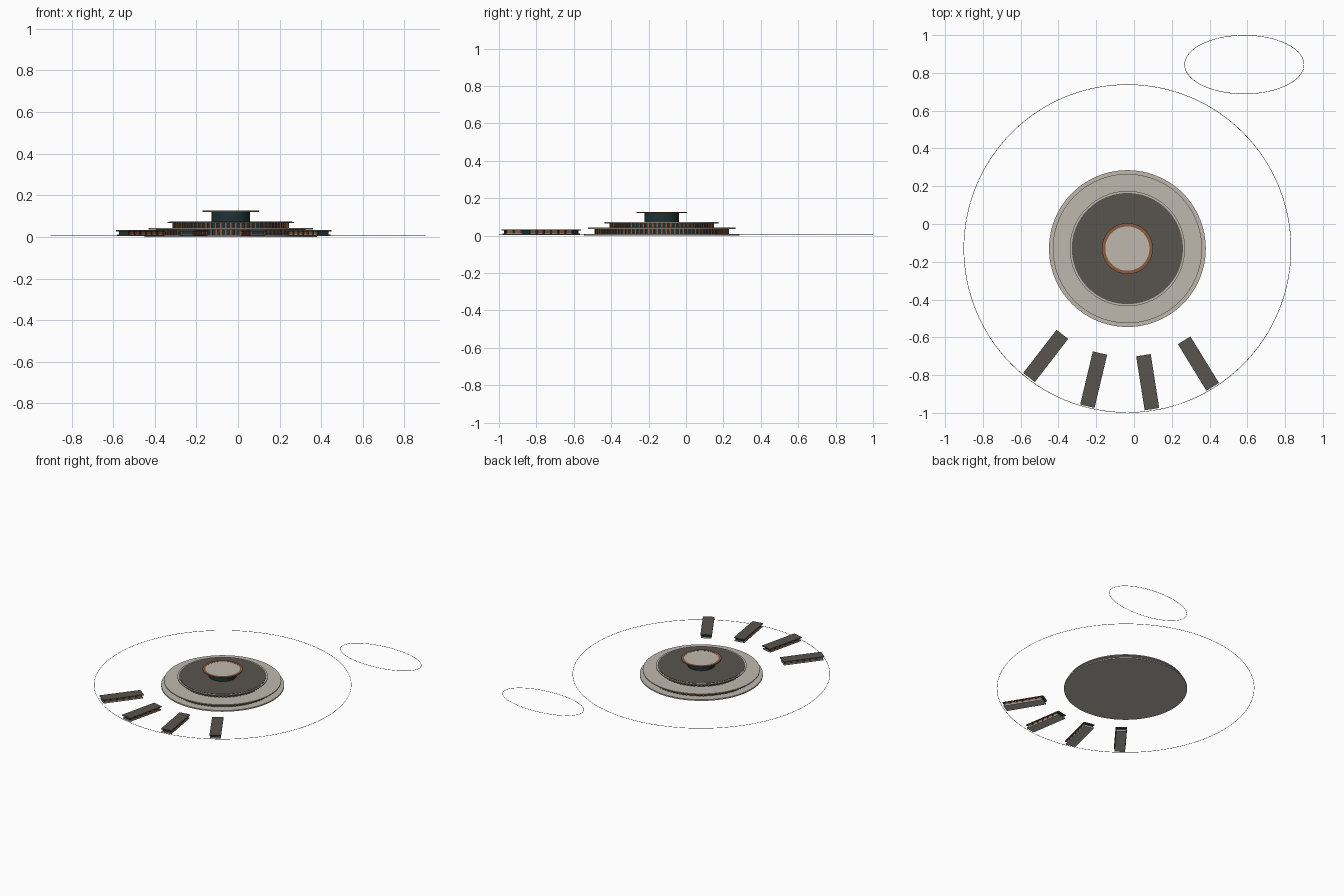
import bpy, bmesh, math
from mathutils import Matrix, Vector

if "Cube" in bpy.data.objects:
    bpy.data.objects.remove(bpy.data.objects["Cube"])

CX, CY = -0.035, -0.13


def material(name, rgb):
    m = bpy.data.materials.new(name)
    m.diffuse_color = (*rgb, 1)
    m.use_nodes = True
    m.node_tree.nodes["Principled BSDF"].inputs["Base Color"].default_value = m.diffuse_color
    return m


STONE = material("pale_stone", (0.52, 0.48, 0.42))
DARK = material("dark_roofing", (0.098, 0.089, 0.08))
GLASS = material("dark_glass", (0.015, 0.032, 0.036))
WOOD = material("warm_wood", (0.27, 0.105, 0.05))


def finish(bm, name, mat, smooth=False):
    me = bpy.data.meshes.new(name)
    bm.to_mesh(me)
    bm.free()
    me.materials.append(mat)
    ob = bpy.data.objects.new(name, me)
    bpy.context.collection.objects.link(ob)
    if smooth:
        bpy.ops.object.select_all(action='DESELECT')
        ob.select_set(True)
        bpy.context.view_layer.objects.active = ob
        bpy.ops.object.shade_smooth_by_angle(angle=math.radians(30))
    return ob


def disc(name, r, z0, z1, mat, r_top=None):
    bm = bmesh.new()
    bmesh.ops.create_cone(bm, cap_ends=True, segments=96, radius1=r,
                          radius2=r_top or r, depth=z1 - z0,
                          matrix=Matrix.Translation((CX, CY, (z0 + z1) / 2)))
    return finish(bm, name, mat, True)


def add_box(bm, size, matrix):
    bmesh.ops.create_cube(bm, size=1, matrix=matrix @ Matrix.Diagonal((*size, 1)))


def fins(name, r, z0, z1, count):
    # upright slats standing around a glazed drum
    bm = bmesh.new()
    for i in range(count):
        m = (Matrix.Translation((CX, CY, (z0 + z1) / 2))
             @ Matrix.Rotation(math.tau * i / count, 4, 'Z')
             @ Matrix.Translation((r, 0, 0)))
        add_box(bm, (0.008, 0.008, z1 - z0), m)
    return finish(bm, name, WOOD)


def ring(name, r_in, r_out, z0, z1, mat):
    # flat band with a rectangular section
    bm = bmesh.new()
    pts = [(r_in, z0), (r_out, z0), (r_out, z1), (r_in, z1)]
    vs = [bm.verts.new((r, 0, z)) for r, z in pts]
    es = [bm.edges.new((vs[i], vs[(i + 1) % 4])) for i in range(4)]
    bmesh.ops.spin(bm, geom=vs + es, cent=(0, 0, 0), axis=(0, 0, 1),
                   angle=math.tau, steps=96, use_merge=True)
    bmesh.ops.remove_doubles(bm, verts=bm.verts, dist=1e-5)
    bmesh.ops.recalc_face_normals(bm, faces=bm.faces)
    bmesh.ops.translate(bm, verts=bm.verts, vec=(CX, CY, 0))
    return finish(bm, name, mat, True)


def boundary(name, cx, cy, rx, ry):
    # hair-thin closed loop
    cu = bpy.data.curves.new(name, 'CURVE')
    cu.dimensions = '3D'
    cu.bevel_depth = 0.0012
    cu.bevel_resolution = 1
    sp = cu.splines.new('POLY')
    sp.points.add(127)
    for i, p in enumerate(sp.points):
        a = math.tau * i / 128
        p.co = (cx + rx * math.cos(a), cy + ry * math.sin(a), 0.007, 1)
    sp.use_cyclic_u = True
    cu.materials.append(DARK)
    ob = bpy.data.objects.new(name, cu)
    bpy.context.collection.objects.link(ob)


# Plinth and lower storey
disc("plinth", 0.415, 0.0, 0.009, STONE)
disc("lower_glazing", 0.354, 0.009, 0.036, GLASS)
fins("lower_slats", 0.356, 0.009, 0.036, 96)
disc("lower_roof", 0.395, 0.036, 0.043, STONE)

# Upper storey
disc("upper_glazing", 0.274, 0.043, 0.066, GLASS)
fins("upper_slats", 0.276, 0.043, 0.066, 72)
disc("upper_roof", 0.305, 0.066, 0.072, STONE)
disc("upper_roof_covering", 0.294, 0.072, 0.074, DARK)

# Lookout tower
disc("tower_drum", 0.093, 0.074, 0.12, GLASS)
disc("tower_roof", 0.117, 0.12, 0.126, STONE)
ring("tower_roof_rim", 0.117, 0.135, 0.12, 0.127, WOOD)

# Four pavilions, each laid between an inner and an outer end point
ENDS = [((-0.38, -0.585), (-0.555, -0.812)), ((-0.18, -0.683), (-0.247, -0.965)),
        ((0.05, -0.695), (0.095, -0.98)), ((0.265, -0.615), (0.417, -0.863))]
LAYERS = [("floor", 0.279, 0.072, 0.004, 0.012, STONE),
          ("glazing", 0.266, 0.058, 0.012, 0.027, GLASS),
          ("roof", 0.289, 0.078, 0.027, 0.033, DARK)]
for n, (a, b) in enumerate(ENDS, 1):
    a, b = Vector(a), Vector(b)
    d, c = b - a, (a + b) / 2
    base = Matrix.Translation((c.x, c.y, 0)) @ Matrix.Rotation(math.atan2(d.y, d.x), 4, 'Z')
    for part, length, width, z0, z1, mat in LAYERS:
        bm = bmesh.new()
        add_box(bm, (length, width, z1 - z0), base @ Matrix.Translation((0, 0, (z0 + z1) / 2)))
        finish(bm, f"pavilion_{part}_{n}", mat)
    # timber panels along both long sides
    bm = bmesh.new()
    for side in (-1, 1):
        for i in range(6):
            add_box(bm, (0.03, 0.005, 0.015),
                    base @ Matrix.Translation(((i - 2.5) * 0.045, side * 0.031, 0.0195)))
    finish(bm, f"pavilion_panels_{n}", WOOD)

# Site outlines
boundary("site_boundary", CX, CY, 0.866, 0.868)
boundary("pond_outline", 0.584, 0.844, 0.316, 0.155)
